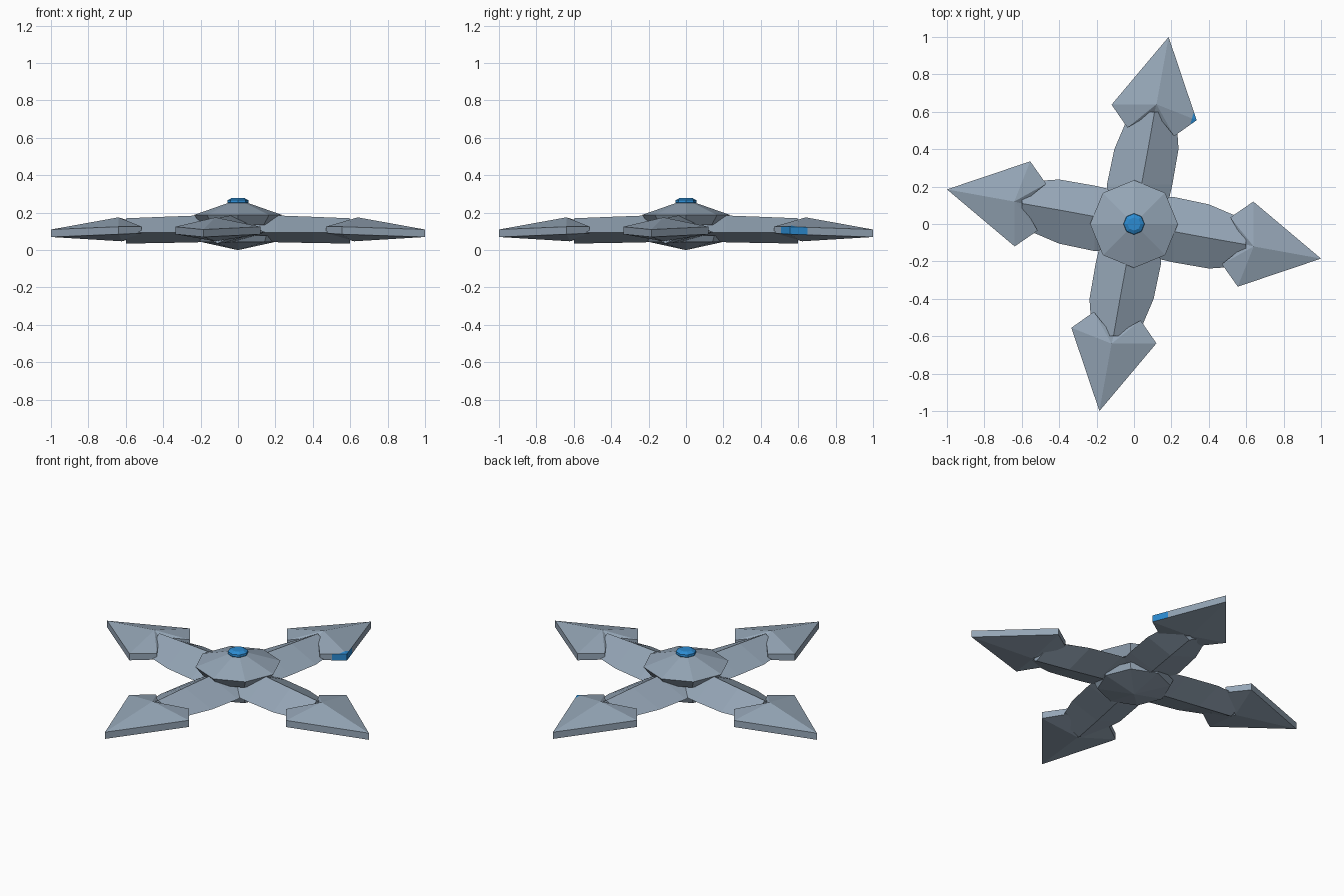
import bpy, bmesh, math
from mathutils import Vector, Matrix

if "Cube" in bpy.data.objects:
    bpy.data.objects.remove(bpy.data.objects["Cube"])


def material(name, rgb):
    m = bpy.data.materials.new(name)
    m.diffuse_color = (*rgb, 1)
    m.use_nodes = True
    m.node_tree.nodes["Principled BSDF"].inputs["Base Color"].default_value = m.diffuse_color
    return m


STEEL = material("steel grey", (0.30, 0.38, 0.47))
BLUE = material("bright blue", (0.025, 0.26, 0.64))


def finish(bm, name, mats):
    bmesh.ops.recalc_face_normals(bm, faces=bm.faces[:])
    me = bpy.data.meshes.new(name)
    bm.to_mesh(me)
    bm.free()
    for m in mats:
        me.materials.append(m)
    ob = bpy.data.objects.new(name, me)
    bpy.context.collection.objects.link(ob)
    return ob


def lathe(name, profile, mat, sides=8):
    """Faceted turned part from (radius, z) pairs, corners on the axes."""
    bm = bmesh.new()
    rings = []
    for r, z in profile:
        n = 1 if r == 0 else sides
        rings.append([bm.verts.new((r * math.cos(2 * math.pi * i / sides),
                                    r * math.sin(2 * math.pi * i / sides), z))
                      for i in range(n)])
    for a, b in zip(rings, rings[1:]):
        for i in range(sides):
            j = (i + 1) % sides
            if len(a) == 1:
                bm.faces.new((a[0], b[i], b[j]))
            elif len(b) == 1:
                bm.faces.new((a[i], a[j], b[0]))
            else:
                bm.faces.new((a[i], a[j], b[j], b[i]))
    for ring in (rings[0], rings[-1]):
        if len(ring) > 1:
            bm.faces.new(ring)
    return finish(bm, name, [mat])


def arm(name, turn):
    """Curved blade arm with a diamond cross-section."""
    # y, left x, right x, ridge x, ridge z, keel z
    stations = [(0.06, -0.14, 0.17, 0.01, 0.188, 0.045),
                (0.21, -0.145, 0.205, 0.04, 0.185, 0.042),
                (0.40, -0.105, 0.238, 0.075, 0.178, 0.038),
                (0.60, -0.02, 0.225, 0.11, 0.17, 0.035)]
    bm = bmesh.new()
    rows = [[bm.verts.new(p) for p in ((l, y, 0.095), (c, y, top),
                                       (r, y, 0.095), (c, y, low))]
            for y, l, r, c, top, low in stations]
    for a, b in zip(rows, rows[1:]):
        for i in range(4):
            j = (i + 1) % 4
            bm.faces.new((a[i], a[j], b[j], b[i]))
    bm.faces.new(rows[0])
    bm.faces.new(rows[-1])
    bm.transform(turn)
    return finish(bm, name, [STEEL])


def head(name, turn, marked):
    """Barbed arrow head: thin belt with a low pyramid above and below."""
    outline = [(0.185, 1.0, 0.07, 0.11), (-0.12, 0.638, 0.085, 0.125),
               (-0.035, 0.515, 0.09, 0.125), (0.11, 0.60, 0.07, 0.15),
               (0.215, 0.47, 0.09, 0.125), (0.335, 0.555, 0.085, 0.125)]
    bm = bmesh.new()
    low = [bm.verts.new((x, y, a)) for x, y, a, b in outline]
    top = [bm.verts.new((x, y, b)) for x, y, a, b in outline]
    peak = bm.verts.new((0.12, 0.64, 0.175))
    keel = bm.verts.new((0.12, 0.62, 0.047))
    for i in range(6):
        j = (i + 1) % 6
        bm.faces.new((low[i], low[j], top[j], top[i]))
        bm.faces.new((top[i], top[j], peak))
        bm.faces.new((low[j], low[i], keel))
    if marked:
        # Painted barb corner: long on the wall, short on the upper face
        bmesh.ops.recalc_face_normals(bm, faces=bm.faces[:])
        cuts = []
        for p, q in (((0.27, 0.508), (0.303, 0.65)), ((0.30, 0.53), (0.32, 0.60))):
            no = Vector((q[1] - p[1], p[0] - q[0], 0)).normalized()
            co = Vector((*p, 0))
            cuts.append((co, no))
            bmesh.ops.bisect_plane(bm, geom=bm.verts[:] + bm.edges[:] + bm.faces[:],
                                   plane_co=co, plane_no=no, dist=1e-5)
        for f in bm.faces:
            c = f.calc_center_median()
            past = [(c - co).dot(no) > 1e-4 for co, no in cuts]
            if (abs(f.normal.z) < 0.3 and past[0]) or (f.normal.z > 0.3 and past[1]):
                f.material_index = 1
    bm.transform(turn)
    return finish(bm, name, [STEEL, BLUE] if marked else [STEEL])


# Four identical blades around the hub
for k, side in enumerate(("back", "left", "front", "right")):
    turn = Matrix.Rotation(k * math.pi / 2, 4, 'Z')
    arm(side + "_arm", turn)
    head(side + "_blade_head", turn, k == 0)

# Hub: upper cap, lower cap, core and gem
lathe("hub_cap", [(0.195, 0.135), (0.235, 0.188), (0.05, 0.253)], STEEL)
lathe("hub_core", [(0.15, 0.06), (0.15, 0.15)], STEEL)
lathe("hub_base", [(0, 0.0), (0.20, 0.044), (0.215, 0.078)], STEEL)
lathe("centre_gem", [(0.05, 0.245), (0.057, 0.255), (0.055, 0.267), (0.035, 0.278)], BLUE)
